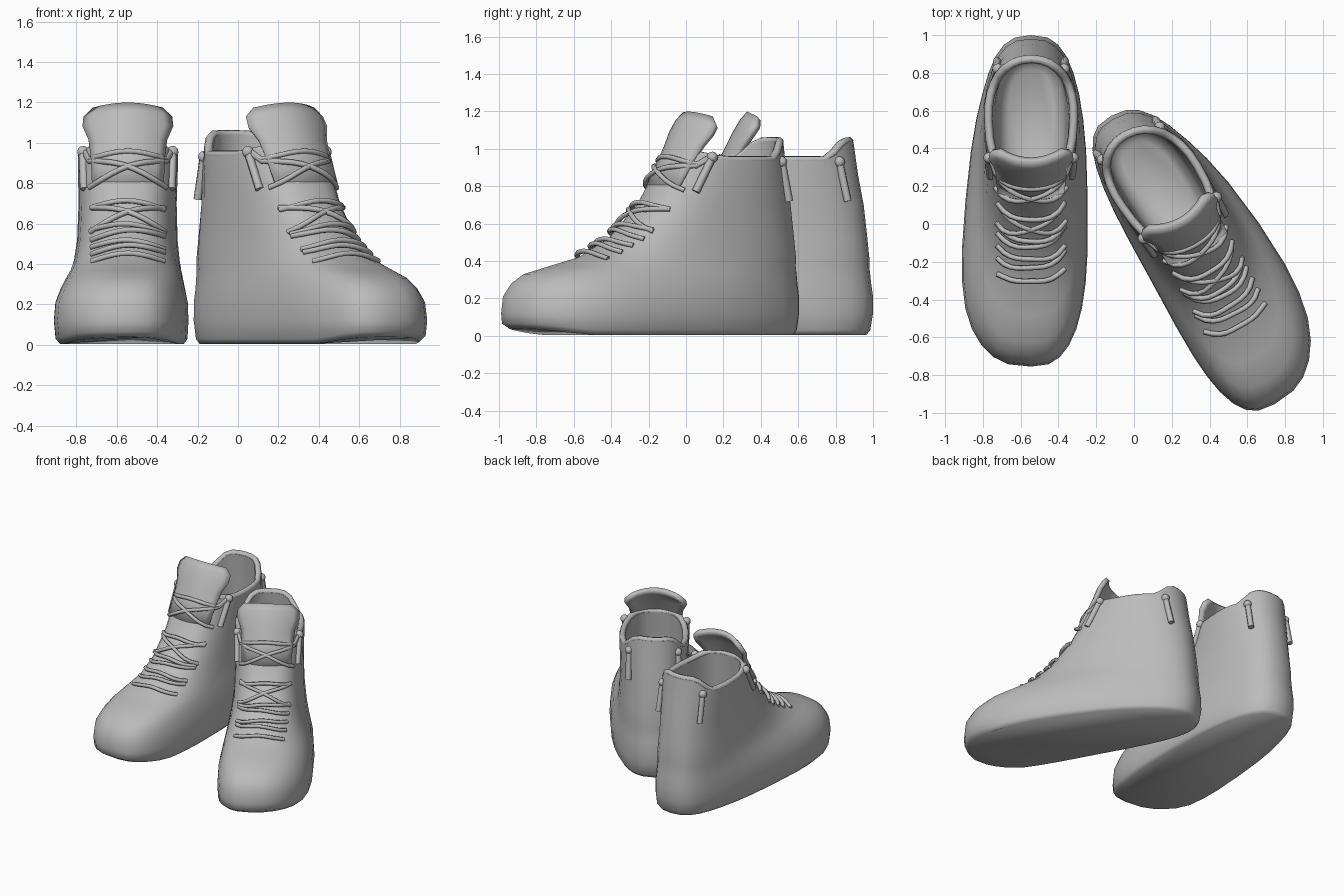
import bpy, bmesh, math
from mathutils import Vector, Matrix

cube = bpy.data.objects.get("Cube")
if cube:
    bpy.data.objects.remove(cube)

grey = bpy.data.materials.new("plain grey")
grey.use_nodes = True
grey.diffuse_color = (0.5, 0.5, 0.5, 1)
grey.node_tree.nodes["Principled BSDF"].inputs["Base Color"].default_value = (0.5, 0.5, 0.5, 1)

# Level outlines: height, toe end, heel end, outer ball, inner ball and heel half widths
LEVELS = [
    (0.005, -0.71, 0.965, 0.37, 0.285, 0.27),
    (0.03, -0.75, 0.985, 0.395, 0.305, 0.285),
    (0.12, -0.755, 1.0, 0.405, 0.31, 0.29),
    (0.21, -0.745, 1.0, 0.395, 0.305, 0.288),
    (0.28, -0.70, 0.99, 0.36, 0.285, 0.28),
    (0.33, -0.63, 0.985, 0.325, 0.27, 0.275),
    (0.37, -0.49, 0.98, 0.295, 0.26, 0.268),
    (0.42, -0.31, 0.98, 0.27, 0.25, 0.262),
    (0.52, -0.13, 0.97, 0.25, 0.24, 0.252),
    (0.70, 0.05, 0.95, 0.24, 0.235, 0.248),
    (0.86, 0.15, 0.92, 0.24, 0.24, 0.254),
    (0.94, 0.21, 0.895, 0.24, 0.24, 0.256),
]
SIDES, POWER = 32, 2.7


def smooth(t):
    t = max(0.0, min(1.0, t))
    return t * t * (3 - 2 * t)


def level(z):
    for a, b in zip(LEVELS, LEVELS[1:]):
        if z <= b[0]:
            f = (z - a[0]) / (b[0] - a[0])
            return [p + (q - p) * f for p, q in zip(a, b)]
    return LEVELS[-1]


def outline(row, inset=0.0):
    """Rounded sole-shaped ring; the outer side is -x, the heel rounder near the collar."""
    z, toe, heel, outer, inner, back = row
    ring = []
    for i in range(SIDES):
        a = math.tau * i / SIDES
        c, s = math.cos(a), math.sin(a)
        p = POWER if c > 0 else POWER - 0.5 * smooth((z - 0.3) / 0.5)
        c = math.copysign(abs(c) ** (2 / p), c)
        s = math.copysign(abs(s) ** (2 / p), s)
        f = max(0, min(1, 0.5 + 0.7 * c))
        w = back + ((inner if s > 0 else outer) - back) * f - inset
        y = (toe + heel) / 2 - c * ((heel - toe) / 2 - inset)
        lift = 0.035 * smooth((-0.4 - y) / 0.35) if z < 0.1 else 0
        ring.append(Vector((w * s, y, z + lift)))
    return ring


def rim(inset):
    """Collar edge: level at the sides, raised at the heel and a little at the front."""
    ring = outline(LEVELS[-1], inset)
    for p in ring:
        p.z += 0.10 * smooth((p.y + inset - 0.76) / 0.12) + 0.03 * smooth((0.45 - p.y) / 0.2)
    return ring


def front(x, z, off):
    """Point just in front of the instep."""
    row = level(z)
    w = row[4] if x > 0 else row[3]
    half = (row[2] - row[1]) / 2
    k = (1 - min(0.96, abs(x) / w) ** POWER) ** (1 / POWER)
    return Vector((x, row[1] + half * (1 - k) - off, z + off * 0.6))


def finish(obj, angle=60):
    obj.data.materials.append(grey)
    bpy.ops.object.select_all(action="DESELECT")
    obj.select_set(True)
    bpy.context.view_layer.objects.active = obj
    bpy.ops.object.shade_smooth_by_angle(angle=math.radians(angle))


def loft(name, rings, place, closed, thick=0):
    bm = bmesh.new()
    rows = [[bm.verts.new(place(p)) for p in r] for r in rings]
    n = len(rows[0])
    for a, b in zip(rows, rows[1:]):
        for i in range(n if closed else n - 1):
            j = (i + 1) % n
            bm.faces.new((a[i], a[j], b[j], b[i]))
    if closed:
        bm.faces.new(rows[0])
        bm.faces.new(rows[-1])
    bmesh.ops.recalc_face_normals(bm, faces=bm.faces)
    mesh = bpy.data.meshes.new(name)
    bm.to_mesh(mesh)
    bm.free()
    obj = bpy.data.objects.new(name, mesh)
    bpy.context.collection.objects.link(obj)
    if thick:
        mod = obj.modifiers.new("thickness", "SOLIDIFY")
        mod.thickness, mod.offset = thick, 0
    finish(obj)


def cord(name, paths, radius, place, cyclic=False):
    data = bpy.data.curves.new(name, "CURVE")
    data.dimensions = "3D"
    data.bevel_depth, data.bevel_resolution = radius, 1
    data.use_fill_caps = True
    for path in paths:
        sp = data.splines.new("POLY")
        sp.points.add(len(path) - 1)
        for q, p in zip(sp.points, path):
            q.co = (*place(p), 1)
        sp.use_cyclic_u, sp.use_smooth = cyclic, True
    obj = bpy.data.objects.new(name, data)
    data.materials.append(grey)
    bpy.context.collection.objects.link(obj)


def lace(x0, z0, x1, z1):
    """Lace arching over the instep, its ends dropping at the sides."""
    pts = []
    for i in range(11):
        t = i / 10
        arch = math.sin(math.pi * t)
        z = z0 + (z1 - z0) * t + 0.028 * arch - 0.015
        pts.append(front(x0 + (x1 - x0) * t, z, 0.006 + 0.02 * arch))
    return pts


def boot(side, m, turn, shift, bow):
    rot = Matrix.Rotation(math.radians(turn), 3, "Z")

    def place(p):
        bend = bow * (1 - ((p.y - 0.12) / 0.88) ** 2)
        return rot @ Vector((p.x * m + bend, p.y, p.z)) + Vector(shift)

    # Outer shell, then the lining down to the insole
    rings = [outline(r) for r in LEVELS[:-1]] + [rim(0), rim(0.045)]
    for z, toe, heel, w in ((0.7, 0.23, 0.88, 0.195), (0.45, 0.21, 0.89, 0.185),
                            (0.27, 0.20, 0.88, 0.17), (0.22, 0.26, 0.82, 0.12)):
        rings.append(outline((z, toe, heel, w, w, w)))
    loft(side + "_shell", rings, place, True)
    cord(side + "_collar_rim", [rim(0.022)], 0.023, place, True)

    # Tongue flaring out above the collar, with a rounded top edge
    tongue = []
    for z, y, w, sag, drop in ((0.80, 0.13, 0.17, 0.05, 0), (0.93, 0.19, 0.175, 0.07, 0),
                               (1.01, 0.23, 0.185, 0.08, 0), (1.09, 0.27, 0.215, 0.085, 0.015),
                               (1.15, 0.305, 0.21, 0.08, 0.03), (1.187, 0.34, 0.165, 0.05, 0.025)):
        row = []
        for i in range(11):
            t = i / 5 - 1
            row.append(Vector((w * t, y + sag * t * t, z - drop * t * t)))
        tongue.append(row)
    loft(side + "_tongue", tongue, place, False, 0.035)

    # Laces: close rows low down, crossings above
    rows = [lace(-0.18, z, 0.18, z + d) for z, d in
            ((0.425, 0.0), (0.46, 0.01), (0.495, -0.01), (0.53, 0.02), (0.58, -0.02))]
    for s in (1, -1):
        rows.append(lace(-0.185 * s, 0.57, 0.18 * s, 0.69))
        rows.append(lace(-0.19 * s, 0.79, 0.19 * s, 0.92) + [Vector((0.22 * s, 0.36, 0.96))])
    rows.append(lace(-0.18, 0.69, 0.18, 0.68))
    rows.append([Vector((-0.22, 0.36, 0.97))] + lace(-0.19, 0.93, 0.19, 0.93) + [Vector((0.22, 0.36, 0.97))])
    cord(side + "_laces", rows, 0.014, place)

    # Knobs with hanging tabs at the front corners and at the heel
    tabs = []
    for s in (1, -1):
        tabs.append((Vector((0.222 * s, 0.35, 0.955)), Vector((0.215 * s, 0.25, 0.77))))
        tabs.append((Vector((0.175 * s, 0.82, 0.93)), Vector((0.18 * s, 0.865, 0.72))))
    cord(side + "_hanging_tabs", tabs, 0.022, place)
    for i, (top, _) in enumerate(tabs):
        bpy.ops.mesh.primitive_uv_sphere_add(segments=10, ring_count=6, radius=0.03, location=place(top))
        knob = bpy.context.object
        knob.name = f"{side}_knob_{i + 1}"
        finish(knob)


boot("right_boot", 1, 0, (-0.545, 0, 0), 0)
boot("left_boot", -1, 29.5, (0.37, -0.298, 0), 0.055)
